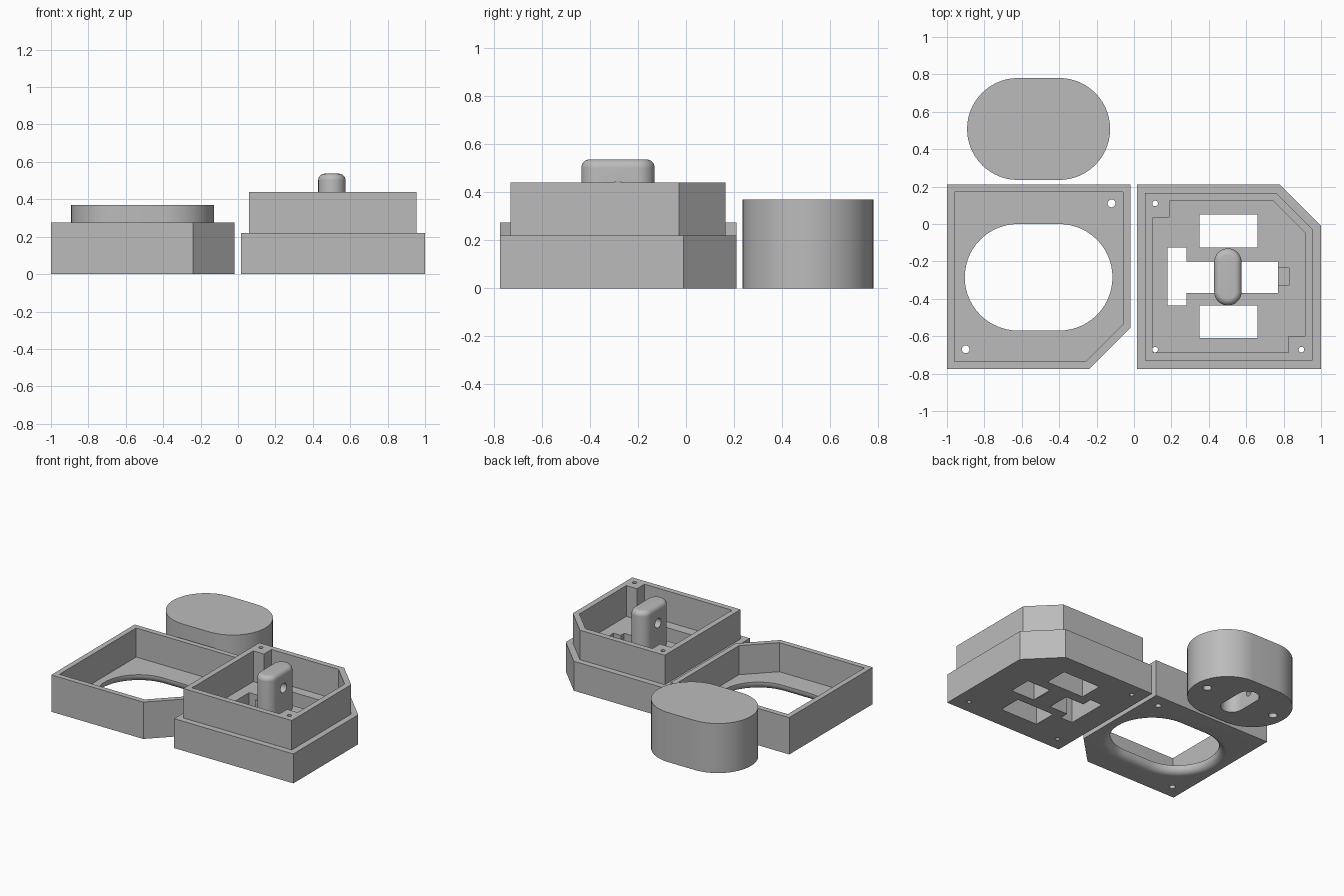
import bpy, bmesh, math

old = bpy.data.objects.get("Cube")
if old:
    bpy.data.objects.remove(old, do_unlink=True)

grey = bpy.data.materials.new("plain grey")
grey.diffuse_color = (0.5, 0.5, 0.5, 1)
grey.use_nodes = True
grey.node_tree.nodes["Principled BSDF"].inputs["Base Color"].default_value = (0.5, 0.5, 0.5, 1)


def loft(name, rings):
    """Closed solid through (height, outline) rings of equal point count."""
    bm = bmesh.new()
    loops = [[bm.verts.new((x, y, z)) for x, y in pts] for z, pts in rings]
    n = len(loops[0])
    for a, b in zip(loops, loops[1:]):
        for i in range(n):
            j = (i + 1) % n
            bm.faces.new((a[i], a[j], b[j], b[i]))
    bm.faces.new(loops[0][::-1])
    bm.faces.new(loops[-1])
    bmesh.ops.recalc_face_normals(bm, faces=bm.faces)
    mesh = bpy.data.meshes.new(name)
    bm.to_mesh(mesh)
    bm.free()
    mesh.materials.append(grey)
    obj = bpy.data.objects.new(name, mesh)
    bpy.context.collection.objects.link(obj)
    return obj


def prism(name, pts, z0, z1):
    return loft(name, [(z0, pts), (z1, pts)])


def rect(x0, x1, y0, y1):
    return [(x0, y0), (x1, y0), (x1, y1), (x0, y1)]


def stadium(cx, cy, length, width, along_y=False, seg=28):
    """Outline with two straight sides and two round ends."""
    r, h = width / 2, (length - width) / 2
    pts = []
    for side in (1, -1):
        for i in range(seg + 1):
            a = math.pi * (i / seg - 0.5)
            pts.append((side * (h + r * math.cos(a)), side * r * math.sin(a)))
    if along_y:
        pts = [(-y, x) for x, y in pts]
    return [(cx + x, cy + y) for x, y in pts]


def circle(cx, cy, r, n=24):
    return [(cx + r * math.cos(math.tau * i / n), cy + r * math.sin(math.tau * i / n))
            for i in range(n)]


def clipped(x0, x1, y0, y1, inset, corner):
    """Inset square outline with one corner cut at 45 degrees."""
    c = 0.22 - inset * (2 - math.sqrt(2))
    x0, x1, y0, y1 = x0 + inset, x1 - inset, y0 + inset, y1 - inset
    if corner == "back":
        return [(x0, y0), (x1, y0), (x1, y1 - c), (x1 - c, y1), (x0, y1)]
    return [(x0, y0), (x1 - c, y0), (x1, y0 + c), (x1, y1), (x0, y1)]


def boolean(obj, tools, operation="DIFFERENCE"):
    """Combine each tool with the object, then discard the tool."""
    for tool in tools:
        mod = obj.modifiers.new("cut", "BOOLEAN")
        mod.object, mod.operation, mod.solver = tool, operation, "EXACT"
        bpy.context.view_layer.update()
        graph = bpy.context.evaluated_depsgraph_get()
        mesh = bpy.data.meshes.new_from_object(obj.evaluated_get(graph))
        obj.modifiers.clear()
        obj.data = mesh
        bpy.data.objects.remove(tool, do_unlink=True)


def cross_hole(x, y, z, r, length):
    tool = prism("cutter", circle(0, 0, r), -length / 2, length / 2)
    tool.rotation_euler = (0, math.pi / 2, 0)
    tool.location = (x, y, z)
    return tool


def cut(pts, z0=-0.1, z1=0.6):
    return prism("cutter", pts, z0, z1)


# Cover: open tray with a large flared opening in its floor
COVER = (-1, -0.02, -0.775, 0.21)
FLOOR = 0.058
cover = prism("cover_tray", clipped(*COVER, 0, "front"), 0, 0.275)
R = 0.05
flare = [(-0.02, stadium(-0.51, -0.285, 0.79 + 2 * R, 0.57 + 2 * R))]
for i in range(9):
    a = math.pi / 2 * i / 8
    grow = 2 * R * (1 - math.sin(a))
    flare.append((R * (1 - math.cos(a)), stadium(-0.51, -0.285, 0.79 + grow, 0.57 + grow)))
flare.append((0.2, stadium(-0.51, -0.285, 0.79, 0.57)))
boolean(cover, [
    cut(clipped(*COVER, 0.04, "front"), FLOOR),
    loft("cutter", flare),
    cut(circle(-0.12, 0.11, 0.021)),
    cut(circle(-0.9, -0.67, 0.021)),
])

# Base: thick block with a raised lip
BASE = (0.015, 1, -0.775, 0.21)
DECK = 0.21
base = prism("base_block", clipped(*BASE, 0, "back"), 0, 0.22)
boolean(base, [prism("lip", clipped(*BASE, 0.045, "back"), 0.1, 0.44)], "UNION")
boolean(base, [cut(clipped(*BASE, 0.087, "back"), DECK)])

# Screw posts in two opposite corners of the base
boolean(base, [
    prism("post", rect(0.08, 0.19, 0.035, 0.145), 0.1, 0.44),
    prism("post", rect(0.825, 0.935, -0.71, -0.6), 0.1, 0.44),
], "UNION")

# Openings, pocket and screw holes through the base
boolean(base, [
    cut(rect(0.35, 0.66, -0.125, 0.05)),
    cut(rect(0.35, 0.66, -0.61, -0.437)),
    cut(rect(0.18, 0.28, -0.437, -0.125)),
    cut(rect(0.27, 0.435, -0.37, -0.2)),
    cut(rect(0.57, 0.77, -0.37, -0.2)),
    cut(rect(0.76, 0.83, -0.33, -0.235), 0.1),
] + [cut(circle(x, y, 0.015)) for x, y in ((0.113, 0.11), (0.113, -0.672), (0.895, -0.672))])

# Peg: rounded post with a cross hole
TOP, ROUND = 0.537, 0.035
rings = [(0.001, stadium(0.502, -0.283, 0.305, 0.146, True))]
for i in range(9):
    a = math.pi / 2 * i / 8
    trim = 2 * ROUND * (1 - math.cos(a))
    rings.append((TOP - ROUND * (1 - math.sin(a)),
                  stadium(0.502, -0.283, 0.305 - trim, 0.146 - trim, True)))
peg = loft("centre_peg", rings)
boolean(peg, [cross_hole(0.502, -0.283, 0.41, 0.035, 0.4)])

# Button: solid cap with a peg socket and two blind holes underneath
button = prism("button_cap", stadium(-0.51, 0.508, 0.765, 0.545), 0, 0.37)
boolean(button, [
    cut(stadium(-0.51, 0.508, 0.32, 0.155, True), -0.1, 0.25),
    cut(circle(-0.8, 0.508, 0.03), -0.1, 0.2),
    cut(circle(-0.22, 0.508, 0.03), -0.1, 0.2),
    cross_hole(-0.51, 0.508, 0.1, 0.025, 0.4),
])

# Smooth the curved walls and keep the hard edges
bpy.ops.object.select_all(action="DESELECT")
for obj in (cover, base, peg, button):
    obj.select_set(True)
bpy.context.view_layer.objects.active = cover
bpy.ops.object.shade_smooth_by_angle(angle=math.radians(30))
